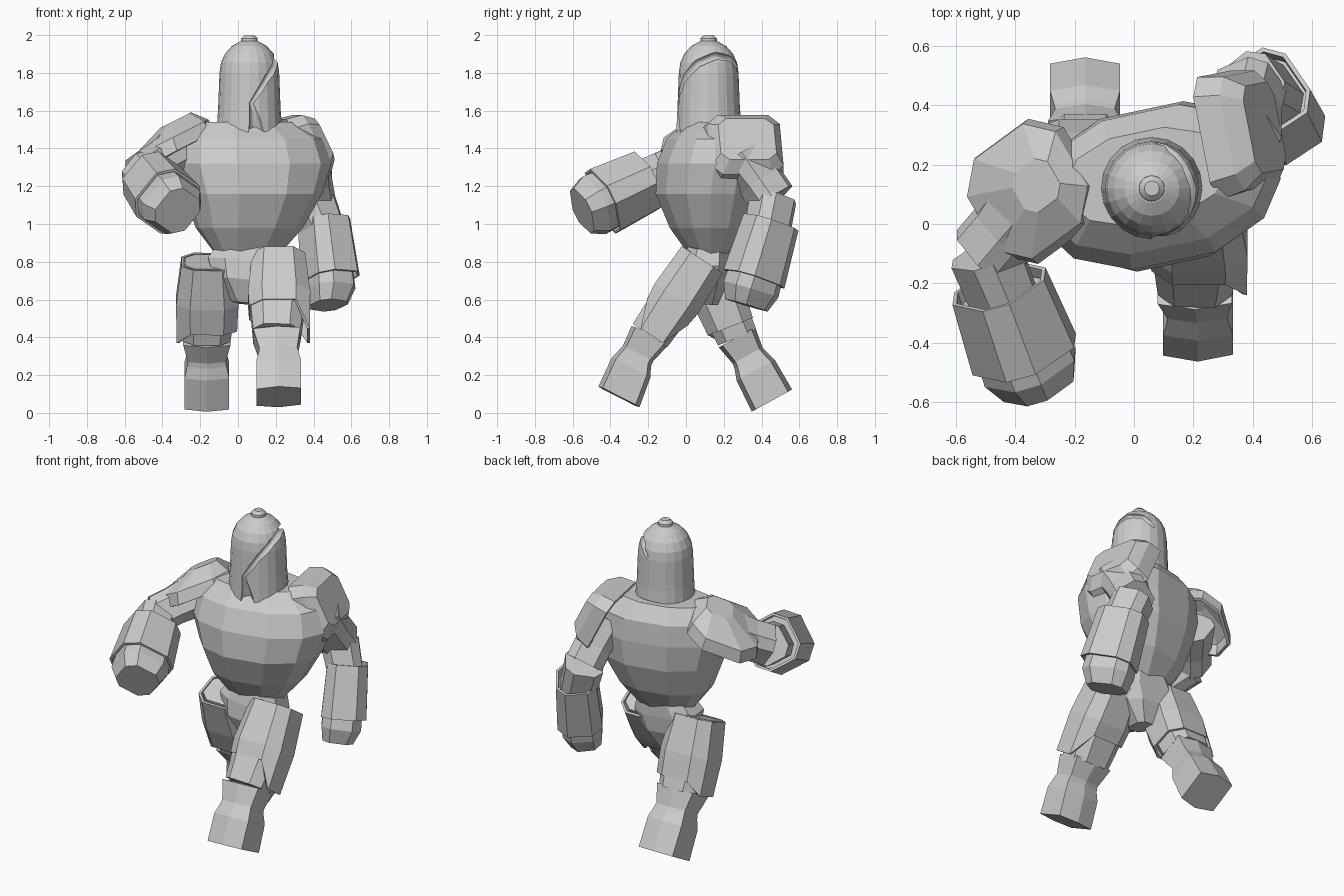
import bpy, bmesh, math
from mathutils import Vector

cube = bpy.data.objects.get("Cube")
if cube:
    bpy.data.objects.remove(cube, do_unlink=True)

# Single stone grey material
grey = bpy.data.materials.new("stone_grey")
grey.use_nodes = True
color = (0.6, 0.6, 0.6, 1)
grey.diffuse_color = color
grey.node_tree.nodes["Principled BSDF"].inputs["Base Color"].default_value = color


# Cross-sections
def chamfered(c):
    return [(1, c), (c, 1), (-c, 1), (-1, c), (-1, -c), (-c, -1), (c, -1), (1, -c)]


ROUND, BOXY = chamfered(.55), chamfered(.7)
RIDGED = [(1, .8), (0, 1), (-1, .8), (-1, -.8), (0, -1), (1, -.8)]
CHEST = [(1, .25), (.8, .7), (.35, 1), (-.35, 1), (-.8, .7), (-1, .25),
         (-1, -.25), (-.8, -.7), (-.35, -1), (.35, -1), (.8, -.7), (1, -.25)]


def loft(name, rings, section, side=(1, 0, 0), caps=(True, True), shell=0, axis=None):
    """Skin a section through rings of (centre, half width, half depth)."""
    axis = Vector(axis or Vector(rings[-1][0]) - Vector(rings[0][0])).normalized()
    u = Vector(side)
    u = (u - axis * u.dot(axis)).normalized()
    v = axis.cross(u)
    bm = bmesh.new()
    loops = [[bm.verts.new(Vector(c) + u * (a * w) + v * (b * d)) for a, b in section]
             for c, w, d in rings]
    n = len(section)
    for lower, upper in zip(loops, loops[1:]):
        for i in range(n):
            j = (i + 1) % n
            bm.faces.new((lower[i], lower[j], upper[j], upper[i]))
    if caps[0]:
        bm.faces.new(loops[0])
    if caps[1]:
        bm.faces.new(loops[-1])
    bmesh.ops.recalc_face_normals(bm, faces=bm.faces)
    mesh = bpy.data.meshes.new(name)
    bm.to_mesh(mesh)
    bm.free()
    mesh.materials.append(grey)
    obj = bpy.data.objects.new(name, mesh)
    bpy.context.collection.objects.link(obj)
    if shell:
        mod = obj.modifiers.new("thickness", 'SOLIDIFY')
        mod.thickness = shell
        mod.offset = -1
    return obj


# Torso, turned so the right shoulder leads
turn = (math.cos(math.radians(12)), math.sin(math.radians(12)), 0)
loft("torso", [((x, y, z), w, d) for x, y, z, w, d in (
    (.05, .12, .83, .16, .09), (.06, .12, .98, .28, .19), (.08, .12, 1.16, .36, .26),
    (.08, .13, 1.32, .41, .26), (.07, .15, 1.45, .38, .23), (.04, .16, 1.54, .27, .15))],
    CHEST, turn, axis=(0, 0, 1))

# Pelvis
loft("pelvis", [((.03, .1, .58), .06, .07), ((.03, .1, .7), .16, .12),
                ((.04, .11, .8), .2, .12), ((.06, .12, .88), .16, .11)], ROUND)


# Legs: inner thigh, hollow thigh guard, lower leg
def leg(name, hip, knee, ankle, foot, guard_end, out, lift):
    hip, knee, ankle, foot, end = map(Vector, (hip, knee, ankle, foot, guard_end))
    loft(name + "_thigh", [(hip, .12, .1), (hip.lerp(knee, .6), .145, .118), (knee, .125, .11)], ROUND)
    guard = loft(name + "_thigh_guard", [(hip, .14, .13), (hip.lerp(end, .55), .165, .14),
                                         (end, .16, .128)], ROUND, caps=(False, False), shell=.015)
    # Hem hangs low on the outer side only
    down = (end - hip).normalized()
    for vert in guard.data.vertices[-len(ROUND):]:
        outer = (vert.co.x - end.x) * out > .12
        vert.co += down * (.04 if outer else -lift)
    loft(name + "_lower_leg", [(knee, .125, .11), (knee.lerp(ankle, .8), .1, .09),
                               (ankle, .105, .095), (ankle.lerp(foot, .25), .118, .115),
                               (foot, .118, .122)], RIDGED)


leg("left", (.215, .085, .81), (.205, -.19, .41), (.215, -.27, .29), (.215, -.355, .085),
    (.22, -.16, .44), 1, .11)
leg("right", (-.16, .1, .8), (-.165, .27, .4), (-.165, .34, .28), (-.165, .455, .065),
    (-.165, .245, .43), -1, .03)


# Arms: upper arm, forearm, hollow cuff, fist
def arm(name, shoulder, elbow, cuff, wrist, fist, side, width, depth):
    elbow, cuff, wrist, fist = map(Vector, (elbow, cuff, wrist, fist))
    loft(name + "_upper_arm", [(shoulder, .13, .13), (Vector(shoulder).lerp(elbow, .6), .11, .11),
                               (elbow, .11, .11)], ROUND, side)
    loft(name + "_forearm", [(elbow, .11, .11), (cuff.lerp(wrist, .3), .1, .11)], ROUND, side)
    loft(name + "_cuff", [(cuff, width * .9, depth * .9), (wrist, width, depth)], ROUND, side,
         (False, False), .015)
    loft(name + "_fist", [(cuff.lerp(wrist, .15), width * .8, depth * .8),
                          (wrist.lerp(fist, .4), width * .88, depth * .9),
                          (fist, width * .68, depth * .7)], ROUND, side)


arm("left", (.35, .3, 1.36), (.39, .46, 1.13), (.455, .45, 1.01), (.49, .36, .71),
    (.475, .32, .57), (.8, .55, 0), .13, .155)
arm("right", (-.33, .1, 1.38), (-.5, -.1, 1.27), (-.455, -.21, 1.23), (-.37, -.44, 1.12),
    (-.32, -.55, 1.07), (.8, .3, -.6), .165, .165)

# Shoulder plates
loft("right_shoulder_plate", [((-.34, .11, 1.38), .215, .215), ((-.36, .11, 1.45), .2, .2),
                              ((-.33, .13, 1.55), .08, .08)], ROUND, (.8, .6, .45),
     (False, True), .02, (-.45, 0, .89))
loft("left_shoulder_plate", [((.31, .3, 1.385), .19, .21), ((.39, .315, 1.42), .175, .195),
                             ((.44, .325, 1.45), .12, .15)], BOXY, (0, 0, 1),
     (False, True), .02)

# Helmet: tall bell with a dome, longer at the face
SEG = 20
circle = [(math.cos(2 * math.pi * i / SEG), math.sin(2 * math.pi * i / SEG)) for i in range(SEG)]
bell = [(1.51, .172), (1.62, .165), (1.8, .158)]
bell += [(1.8 + .175 * math.sin(t), .158 * math.cos(t))
         for t in (math.radians(a) for a in (18, 36, 54, 72, 84))]
helmet = loft("helmet", [((.06, .12, z), r, r) for z, r in bell], circle)
for vert in helmet.data.vertices[:SEG]:
    vert.co.z += .22 * (vert.co.y - .12)
loft("helmet_knob", [((.06, .12, z), r, r) for z, r in
                     ((1.96, .044), (1.983, .043), (2.0, .025))], circle)

# Sweeping visor slit cut into the helmet
curve = bpy.data.curves.new("visor_cutter", 'CURVE')
curve.dimensions = '3D'
curve.bevel_depth = .025
curve.bevel_resolution = 1
curve.use_fill_caps = True
path = [(.1, -.05, 1.42, 2.4), (.09, -.05, 1.55, 1.3), (.07, -.045, 1.64, .5),
        (.15, -.02, 1.76, .8), (.2, .06, 1.85, 1), (.185, .16, 1.89, 1),
        (.13, .24, 1.87, .8), (.08, .28, 1.81, .4)]
spline = curve.splines.new('POLY')
spline.points.add(len(path) - 1)
for point, (x, y, z, r) in zip(spline.points, path):
    point.co = (x, y, z, 1)
    point.radius = r
cutter = bpy.data.objects.new("visor_cutter", curve)
bpy.context.collection.objects.link(cutter)
cutter.hide_render = True
bpy.ops.object.select_all(action='DESELECT')
cutter.select_set(True)
bpy.context.view_layer.objects.active = cutter
bpy.ops.object.convert(target='MESH')
cutter = bpy.context.view_layer.objects.active
mod = helmet.modifiers.new("visor", 'BOOLEAN')
mod.operation = 'DIFFERENCE'
mod.solver = 'EXACT'
mod.object = cutter
bpy.context.view_layer.objects.active = helmet
bpy.ops.object.modifier_apply(modifier=mod.name)
bpy.data.objects.remove(cutter, do_unlink=True)
